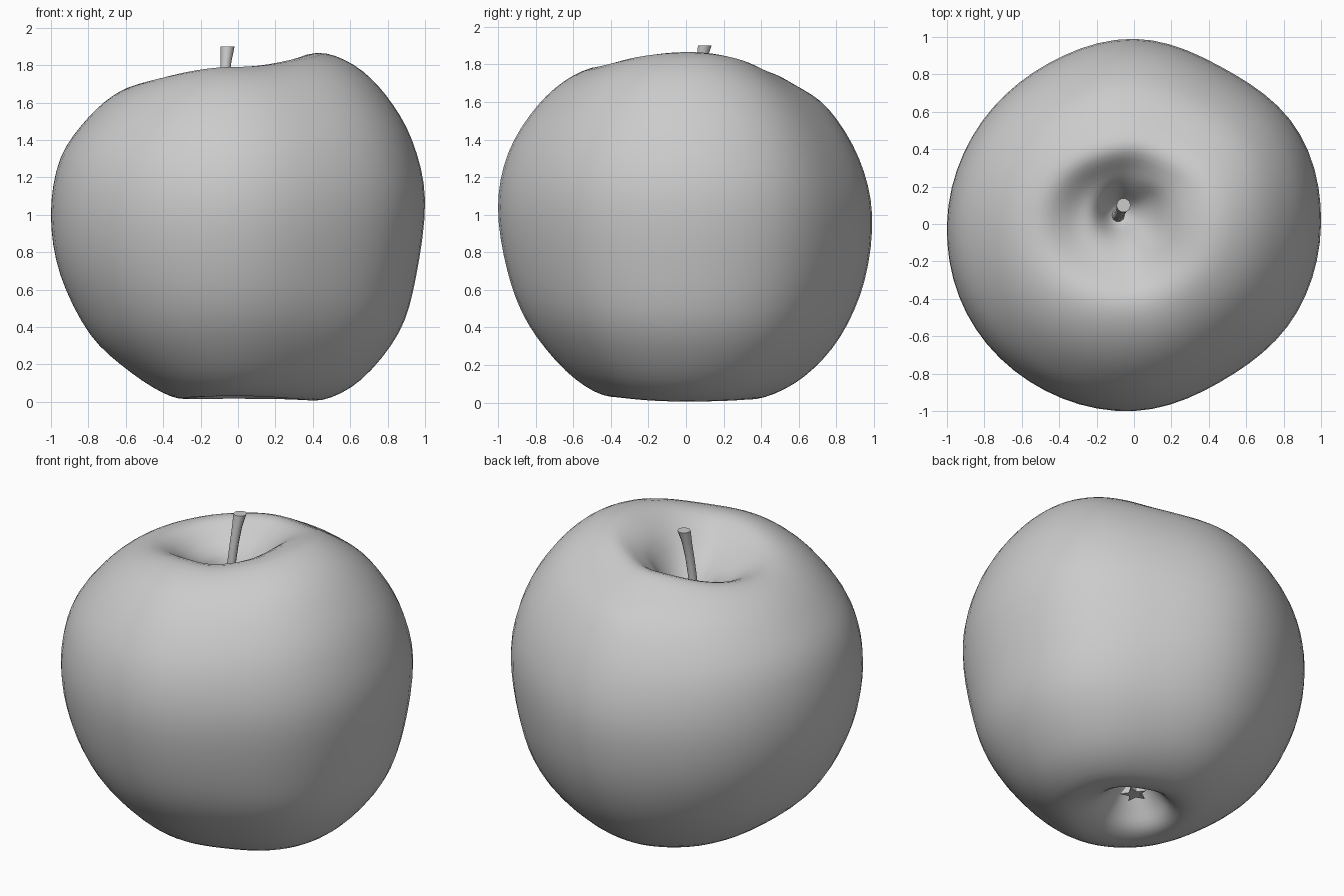
import bpy, bmesh, math
from mathutils import Vector

if "Cube" in bpy.data.objects:
    bpy.data.objects.remove(bpy.data.objects["Cube"])

# Outer profiles (radius, height) from top hollow to bottom hollow, per side
RIGHT = [(.27, 1.78), (.44, 1.865), (.62, 1.80), (.79, 1.64), (.93, 1.40), (1.0, 1.08),
         (.95, .66), (.86, .37), (.66, .12), (.45, .01), (.28, .04)]
BACK = [(.25, 1.67), (.40, 1.76), (.58, 1.69), (.76, 1.56), (.92, 1.30), (.99, 1.00),
        (.95, .65), (.82, .35), (.63, .14), (.42, .03), (.26, .03)]
LEFT = [(.27, 1.62), (.46, 1.695), (.63, 1.66), (.80, 1.52), (.95, 1.30), (1.0, 1.00),
        (.95, .68), (.79, .36), (.57, .155), (.36, .03), (.23, .03)]
FRONT = [(.27, 1.69), (.42, 1.79), (.60, 1.74), (.79, 1.58), (.945, 1.33), (1.0, 1.04),
         (.95, .70), (.84, .42), (.64, .17), (.44, .04), (.27, .05)]
TOP = [(0, 1.42), (.06, 1.45), (.15, 1.58)]
BOTTOM = [(.15, .14), (.06, .25), (0, .27)]
SIDES = [TOP + s + BOTTOM for s in (RIGHT, BACK, LEFT, FRONT)]
# Lobing of the outline every 30 degrees
LOBES = [1, 1.01, .968, 1, .98, .985, 1, 1.015, 1.01, 1, .962, .99]
# Sideways shift of the off-centre stem hollow, fading outwards
SHIFT = [1, 1, .9, .65, .25]


def spline(p0, p1, p2, p3, t):
    return .5 * (2 * p1 + (p2 - p0) * t + (2 * p0 - 5 * p1 + 4 * p2 - p3) * t * t
                 + (3 * p1 - p0 - 3 * p2 + p3) * t ** 3)


def control(i, a):
    """Point of control ring i at angle a, blended between the four sides."""
    q = a / (math.pi / 2)
    k = int(q + 1e-9)
    w = math.sin((q - k) * math.pi / 2) ** 2
    r0, z0 = SIDES[k % 4][i]
    r1, z1 = SIDES[(k + 1) % 4][i]
    m = a / (math.pi / 6)
    j = int(m + 1e-9)
    lobe = spline(*[LOBES[(j + d) % 12] for d in (-1, 0, 1, 2)], m - j)
    r = (r0 * (1 - w) + r1 * w) * lobe
    s = SHIFT[i] if i < len(SHIFT) else 0
    return Vector((r * math.cos(a) - .07 * s, r * math.sin(a) + .06 * s, z0 * (1 - w) + z1 * w))


def loft(name, rings):
    """Skin closed rings of points, capping both ends."""
    bm = bmesh.new()
    vs = [[bm.verts.new(p) for p in ring] for ring in rings]
    n = len(vs[0])
    for a, b in zip(vs, vs[1:]):
        for i in range(n):
            bm.faces.new((a[i], b[i], b[(i + 1) % n], a[(i + 1) % n]))
    bm.faces.new(vs[0])
    bm.faces.new(vs[-1])
    bmesh.ops.remove_doubles(bm, verts=bm.verts, dist=1e-5)
    bmesh.ops.recalc_face_normals(bm, faces=bm.faces)
    me = bpy.data.meshes.new(name)
    bm.to_mesh(me)
    bm.free()
    ob = bpy.data.objects.new(name, me)
    bpy.context.collection.objects.link(ob)
    bpy.ops.object.select_all(action='DESELECT')
    ob.select_set(True)
    bpy.context.view_layer.objects.active = ob
    bpy.ops.object.shade_smooth_by_angle(angle=math.radians(50))
    return ob


# Apple body
SEG, SUB = 64, 4
columns = []
for s in range(SEG):
    a = 2 * math.pi * s / SEG
    pts = [control(i, a) for i in range(len(SIDES[0]))]
    pts = [pts[0]] + pts + [pts[-1]]
    col = [spline(*pts[i:i + 4], k / SUB) for i in range(len(pts) - 3) for k in range(SUB)]
    columns.append(col + [pts[-1]])
loft("apple_body", list(zip(*columns))[1:-1])


def tube(name, path, sides, star=0):
    """Upright tube through (x, y, z, radius) with optional star-shaped flare."""
    rings = []
    for k, (x, y, z, r) in enumerate(path):
        f = star * k / (len(path) - 1)
        ring = []
        for i in range(sides):
            a = 2 * math.pi * i / sides
            q = r * (1 + f * (1 if i % 2 else -1))
            ring.append(Vector((x + q * math.cos(a), y + q * math.sin(a), z)))
        rings.append(ring)
    return loft(name, rings)


# Stem, slightly bent and thicker at the tip
tube("stem", [(-.085, .045, 1.38, .04), (-.085, .045, 1.48, .029), (-.08, .05, 1.60, .025),
              (-.072, .065, 1.72, .026), (-.064, .082, 1.82, .029), (-.056, .10, 1.90, .038)], 10)

# Dried blossom end in the bottom hollow
tube("blossom_end", [(0, 0, .31, .055), (0, 0, .24, .038), (0, 0, .19, .038), (0, 0, .14, .058)],
     10, .4)
